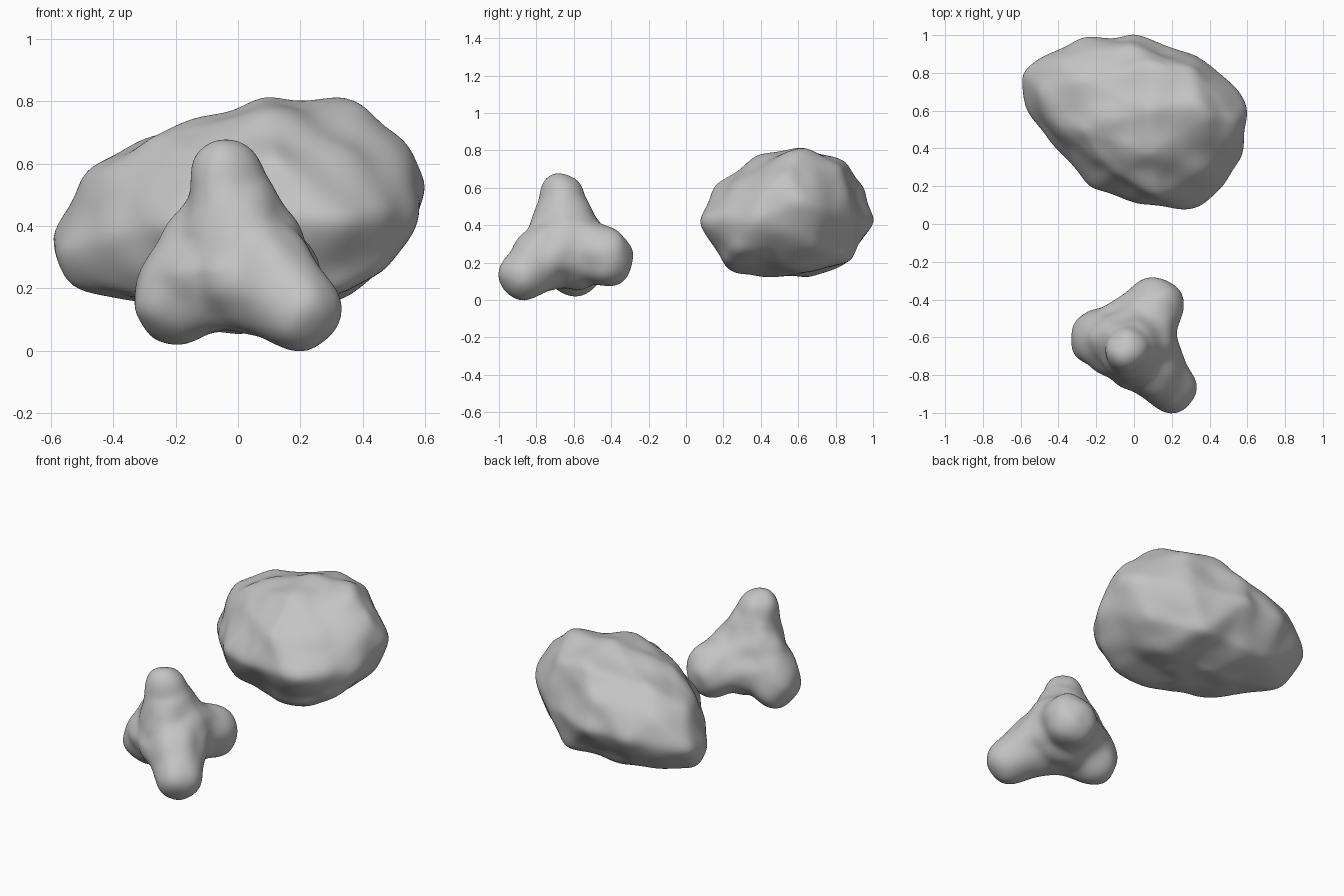
import bpy, bmesh
from mathutils import Vector, noise
from mathutils.bvhtree import BVHTree

if "Cube" in bpy.data.objects:
    bpy.data.objects.remove(bpy.data.objects["Cube"])

stone = bpy.data.materials.new("grey stone")
stone.use_nodes = True
stone.diffuse_color = (0.55, 0.55, 0.55, 1)
stone.node_tree.nodes["Principled BSDF"].inputs["Base Color"].default_value = (0.55, 0.55, 0.55, 1)


def make_rock(name, centre, radius_of, smoothing, dent, scale):
    """Push a sphere out to a radial shape, dent it and soften it."""
    bm = bmesh.new()
    bmesh.ops.create_icosphere(bm, subdivisions=6, radius=1)
    for v in bm.verts:
        d = v.co.normalized()
        p = centre + d * radius_of(d)
        v.co = p + d * dent * noise.noise(p * scale)
    for _ in range(smoothing):
        bmesh.ops.smooth_vert(bm, verts=bm.verts, factor=0.5,
                              use_axis_x=True, use_axis_y=True, use_axis_z=True)
    mesh = bpy.data.meshes.new(name)
    bm.to_mesh(mesh)
    bm.free()
    mesh.materials.append(stone)
    mesh.shade_smooth()
    bpy.context.collection.objects.link(bpy.data.objects.new(name, mesh))


# Large boulder: corner points of a chunky convex lump
corners = [
    # outline, left tip round to the back
    (-.61, .82, .37), (-.6, .75, .36), (-.55, .58, .33), (-.45, .46, .38), (-.23, .2, .4),
    (0, .12, .4), (.24, .08, .43), (.34, .11, .43), (.47, .21, .45), (.57, .36, .42),
    (.6, .62, .54), (.53, .72, .5), (.4, .83, .5), (.33, .89, .45), (0, .99, .43),
    (-.27, .98, .42),
    # crown
    (.08, .6, .79), (.32, .64, .81), (.08, .38, .75), (.38, .56, .78), (.55, .55, .68),
    (.37, .3, .63), (.12, .17, .6), (.3, .82, .71), (.08, .84, .72), (-.02, .94, .6),
    (-.26, .5, .68), (-.26, .76, .68), (-.49, .7, .57), (-.1, .27, .62), (-.42, .55, .58),
    (-.38, .87, .56),
    # underside
    (0, .65, .13), (.33, .6, .18), (-.3, .65, .16), (-.52, .66, .2), (.1, .27, .15),
    (.33, .21, .2), (.2, .86, .22), (-.25, .87, .21), (.47, .28, .27), (.47, .7, .28),
    (-.2, .34, .18), (-.4, .5, .19)]
hull = bmesh.new()
for c in corners:
    hull.verts.new(c)
bmesh.ops.convex_hull(hull, input=hull.verts)
tree = BVHTree.FromBMesh(hull)
hull.free()
middle = Vector((0.02, 0.57, 0.45))
make_rock("large_boulder", middle, lambda d: tree.ray_cast(middle, d)[3] + 0.014,
          8, 0.025, 6)

# Small boulder: blunt limbs and webs blended together (start, end, start radius, end radius)
core = Vector((0, -.64, .29))
limbs = [(core, (-.035, -.665, .555), .23, .12),
         (core, (-.195, -.6, .17), .16, .148),
         (core, (.195, -.865, .135), .17, .138),
         (core, (.11, -.43, .22), .17, .148),
         # shoulders
         (core, (-.13, -.6, .33), .2, .115),
         (core, (.14, -.43, .27), .17, .11),
         # webs
         ((-.16, -.63, .24), (.12, -.79, .26), .12, .115),
         ((-.14, -.58, .23), (.08, -.46, .24), .12, .12)]
limbs = [(Vector(s), Vector(e), a, b) for s, e, a, b in limbs]


def distance(p):
    total = 10
    for start, end, a, b in limbs:
        axis = end - start
        t = min(1, max(0, (p - start).dot(axis) / axis.length_squared))
        d = (p - start - axis * t).length - (a + (b - a) * t)
        h = max(0.06 - abs(total - d), 0) / 0.06
        total = min(total, d) - h * h * 0.015
    return total


def limb_radius(d):
    r = 0.8
    for _ in range(40):
        r -= 0.7 * distance(core + d * r)
    return r


make_rock("small_boulder", core, limb_radius, 6, 0.02, 8)
